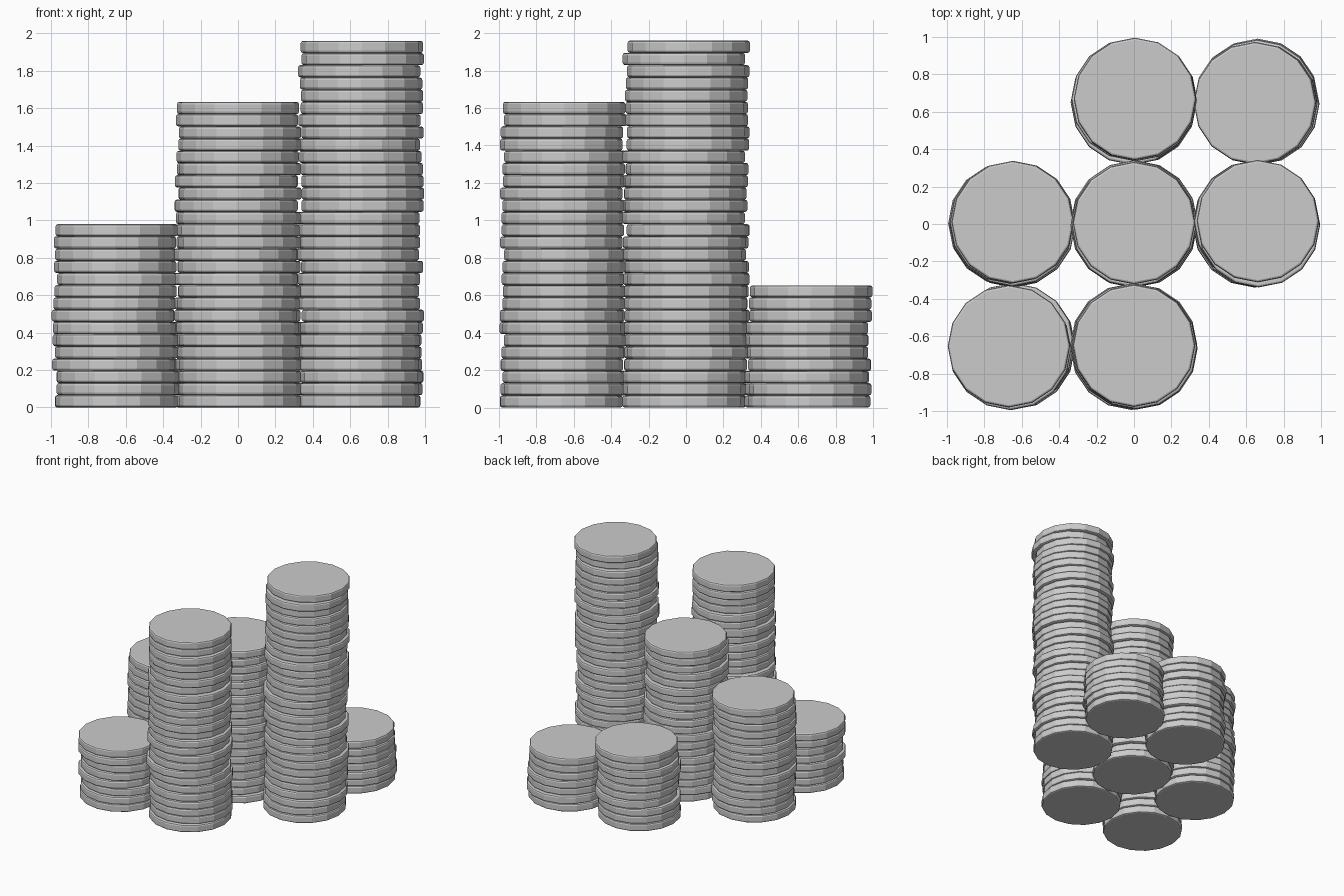
import bpy, bmesh, math, random
from mathutils import Matrix

if "Cube" in bpy.data.objects:
    bpy.data.objects.remove(bpy.data.objects["Cube"])

random.seed(4)
R = 0.327            # coin radius
T = 1.96 / 30        # coin thickness
STEP = 0.654         # spacing of the stacks
JIT = 0.014          # sideways looseness of the coins
SIDES = 16

# rounded rim of one coin: radius, height
PROFILE = [(R - 0.012, 0), (R - 0.004, 0.004), (R, 0.013),
           (R, T - 0.013), (R - 0.004, T - 0.004), (R - 0.012, T)]


def add_coin(bm, x, y, z):
    rings = []
    for r, h in PROFILE:
        rings.append([bm.verts.new((x + r * math.cos(2 * math.pi * i / SIDES),
                                    y + r * math.sin(2 * math.pi * i / SIDES),
                                    z + h)) for i in range(SIDES)])
    for a, b in zip(rings, rings[1:]):
        for i in range(SIDES):
            j = (i + 1) % SIDES
            bm.faces.new((a[i], a[j], b[j], b[i]))
    bm.faces.new(rings[0][::-1])
    bm.faces.new(rings[-1])


def coin_stack(name, col, row, count, top_offset):
    bm = bmesh.new()
    for k in range(count):
        dx, dy = random.uniform(-JIT, JIT), random.uniform(-JIT, JIT)
        if k == count - 1:
            dx, dy = top_offset
        add_coin(bm, col * STEP + dx, row * STEP + dy, k * T)
    mesh = bpy.data.meshes.new(name)
    bm.to_mesh(mesh)
    bm.free()
    obj = bpy.data.objects.new(name, mesh)
    bpy.context.collection.objects.link(obj)


# seven stacks: column, row, number of coins, offset of the top coin
coin_stack("coin_stack_back", 0, 1, 10, (0.005, 0.015))
coin_stack("coin_stack_back_right", 1, 1, 7, (-0.008, -0.008))
coin_stack("coin_stack_left", -1, 0, 15, (0.005, 0.01))
coin_stack("coin_stack_centre", 0, 0, 20, (0.0, 0.005))
coin_stack("coin_stack_right", 1, 0, 30, (0.008, 0.015))
coin_stack("coin_stack_front_left", -1, -1, 8, (-0.015, 0.0))
coin_stack("coin_stack_front", 0, -1, 25, (0.0, 0.003))
